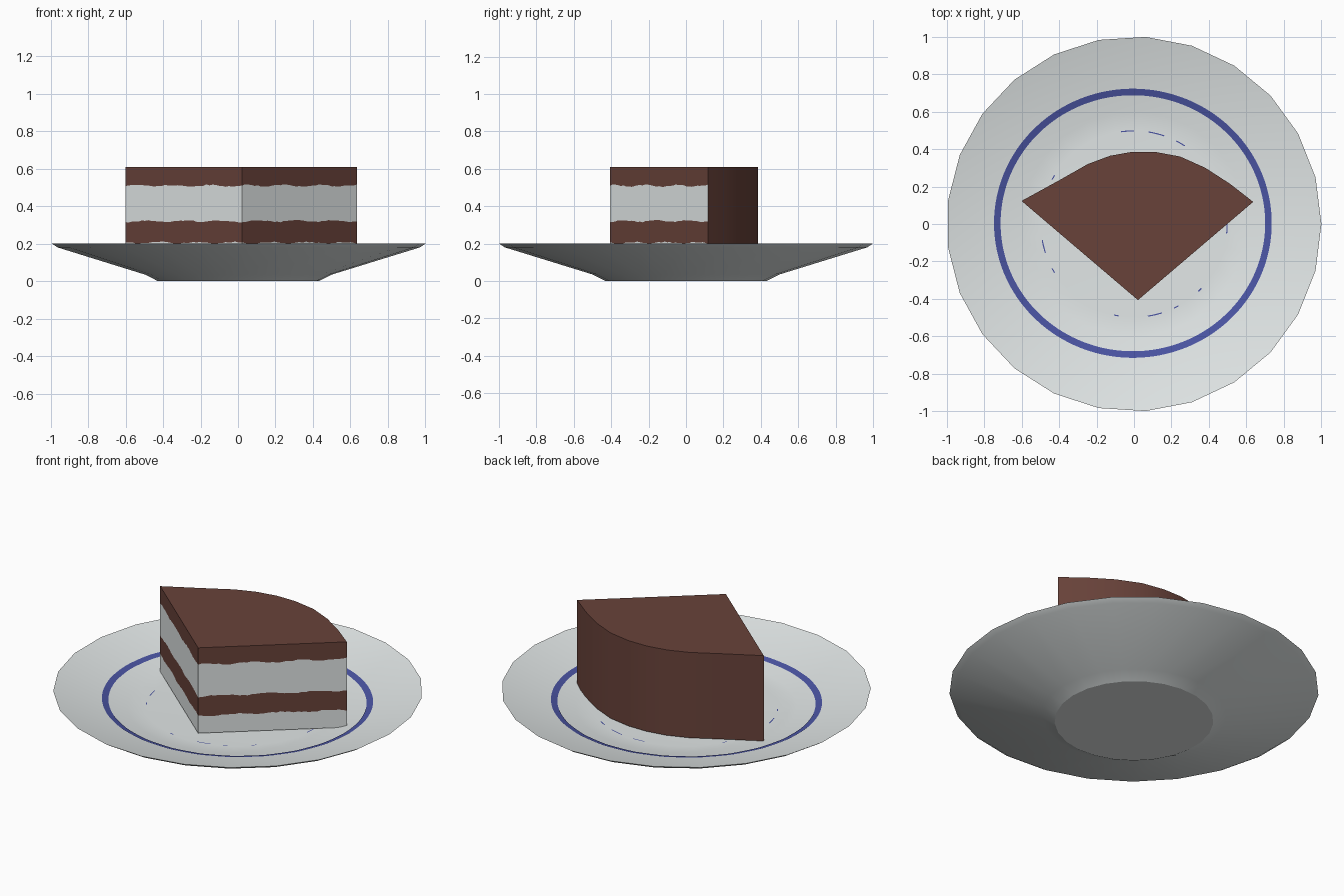
import bpy, bmesh, math, random

if "Cube" in bpy.data.objects:
    bpy.data.objects.remove(bpy.data.objects["Cube"])

random.seed(4)

def material(name, rgb):
    m = bpy.data.materials.new(name)
    m.diffuse_color = (*rgb, 1)
    m.use_nodes = True
    m.node_tree.nodes["Principled BSDF"].inputs["Base Color"].default_value = m.diffuse_color
    return m

WHITE = material("cream white", (0.76, 0.80, 0.80))
BROWN = material("chocolate brown", (0.14, 0.055, 0.042))
BLUE = material("glaze blue", (0.07, 0.09, 0.37))

def finish(name, bm, mats):
    bmesh.ops.recalc_face_normals(bm, faces=bm.faces)
    me = bpy.data.meshes.new(name)
    bm.to_mesh(me)
    bm.free()
    for m in mats:
        me.materials.append(m)
    ob = bpy.data.objects.new(name, me)
    bpy.context.collection.objects.link(ob)
    bpy.ops.object.select_all(action='DESELECT')
    ob.select_set(True)
    bpy.context.view_layer.objects.active = ob
    bpy.ops.object.shade_smooth_by_angle(angle=math.radians(25))
    return ob

# plate: 25-sided turned profile, outside then inside
SIDES = 25
INNER = [(1.0, 0.2), (0.6, 0.098), (0.5, 0.094)]
profile = [(0.43, 0.0), (0.5, 0.035), (0.97, 0.18)] + INNER
bm = bmesh.new()
rings = []
for r, z in profile:
    rings.append([bm.verts.new((r * math.cos(math.tau * i / SIDES),
                                r * math.sin(math.tau * i / SIDES), z))
                  for i in range(SIDES)])
for a, b in zip(rings, rings[1:]):
    for i in range(SIDES):
        j = (i + 1) % SIDES
        bm.faces.new((a[i], a[j], b[j], b[i]))
bm.faces.new(rings[0])
bm.faces.new(rings[-1])
finish("plate", bm, [WHITE])

def plate_height(x, y):
    # height of the faceted inner plate surface
    step = math.tau / SIDES
    d = (math.atan2(y, x) % step) - step / 2
    r = math.hypot(x, y) * math.cos(d) / math.cos(step / 2)
    for (r1, z1), (r0, z0) in zip(INNER, INNER[1:]):
        if r >= r0:
            return z0 + (z1 - z0) * (r - r0) / (r1 - r0)
    return INNER[-1][1]

def painted_band(bm, cx, cy, rx, ry, width, a0, a1, n):
    # thin painted strip lying on the plate
    prev = None
    for i in range(n + 1):
        a = math.radians(a0 + (a1 - a0) * i / n)
        pair = []
        for w in (0, width):
            x = cx + (rx - w) * math.cos(a)
            y = cy + (ry - w) * math.sin(a)
            pair.append(bm.verts.new((x, y, plate_height(x, y) + 0.003)))
        if prev:
            bm.faces.new((prev[0], pair[0], pair[1], prev[1]))
        prev = pair

# painted ring on the plate wall
bm = bmesh.new()
painted_band(bm, -0.006, 0.004, 0.741, 0.718, 0.035, 0, 360, 150)
finish("painted_ring", bm, [BLUE])

# broken fine line around the plate floor
bm = bmesh.new()
for a, span in ((94, 8), (76, 10), (60, 6), (150, 3), (194, 8), (210, 3),
                (259, 3), (283, 9), (297, 3), (315, 3), (357, 6)):
    painted_band(bm, 0, 0, 0.5, 0.5, 0.006, a - span / 2, a + span / 2, 4)
finish("painted_fine_line", bm, [BLUE])

# cake slice: cut sides with wavy layers, plain curved back
LEFT, TIP, RIGHT = (-0.6, 0.123), (0.021, -0.406), (0.636, 0.118)
BACK = [(0.513, 0.214), (0.38, 0.3), (0.246, 0.36), (0.11, 0.385),
        (-0.01, 0.385), (-0.128, 0.364), (-0.246, 0.32), (-0.396, 0.235)]
LEVELS = [0.1, 0.205, 0.32, 0.51, 0.61]
N = 36
outline = []
for p, q in ((LEFT, TIP), (TIP, RIGHT)):
    outline += [(p[0] + (q[0] - p[0]) * i / N, p[1] + (q[1] - p[1]) * i / N)
                for i in range(N)]
outline += [RIGHT] + BACK

bm = bmesh.new()
columns = []
for k, (x, y) in enumerate(outline):
    col = []
    for lv, z in enumerate(LEVELS):
        if 0 < lv < 4 and k <= 2 * N:
            z += 0.004 * math.sin(k * 0.55 + lv * 2) + random.uniform(-0.003, 0.003)
        col.append(bm.verts.new((x, y, z)))
    columns.append(col)
for k, a in enumerate(columns):
    b = columns[(k + 1) % len(columns)]
    for lv in range(4):
        f = bm.faces.new((a[lv], b[lv], b[lv + 1], a[lv + 1]))
        # cream on every other layer of the cut sides
        f.material_index = 1 if k < 2 * N and lv in (0, 2) else 0
bm.faces.new([c[-1] for c in columns])
bm.faces.new([c[0] for c in reversed(columns)])
finish("cake_slice", bm, [BROWN, WHITE])
